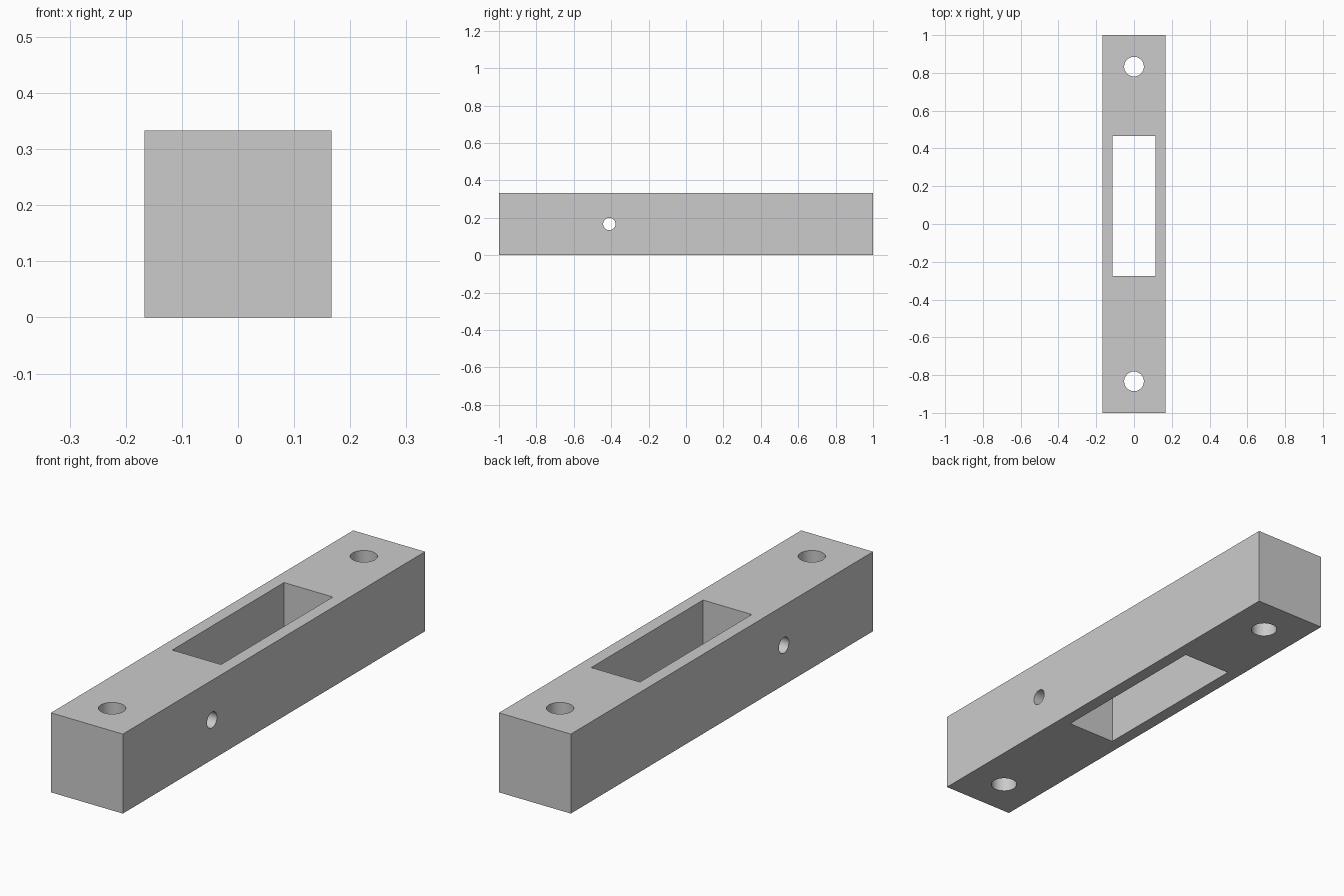
import bpy
import math

LENGTH, SIDE = 2.0, 0.333
MID = SIDE / 2

default = bpy.data.objects.get("Cube")
if default:
    bpy.data.objects.remove(default, do_unlink=True)

# Plain grey material
grey = bpy.data.materials.new("light_grey")
grey.use_nodes = True
colour = (0.6, 0.6, 0.6, 1)
grey.diffuse_color = colour
grey.node_tree.nodes["Principled BSDF"].inputs["Base Color"].default_value = colour


def box(name, size, location):
    bpy.ops.mesh.primitive_cube_add(size=1, location=location)
    ob = bpy.context.object
    ob.name = name
    ob.scale = size
    bpy.ops.object.transform_apply(location=True, rotation=False, scale=True)
    ob.data.materials.append(grey)
    return ob


def drill(name, radius, location, rotation=(0, 0, 0)):
    bpy.ops.mesh.primitive_cylinder_add(
        vertices=48, radius=radius, depth=1, location=location, rotation=rotation)
    ob = bpy.context.object
    ob.name = name
    ob.data.materials.append(grey)
    return ob


# Square bar
bar = box("bar", (SIDE, LENGTH, SIDE), (0, 0, MID))

# Through slot, two mounting holes and the cross pin hole
cutters = [
    box("slot_cutter", (0.226, 0.74, 1), (0, 0.096, MID)),
    drill("front_hole_cutter", 0.052, (0, -0.833, MID)),
    drill("back_hole_cutter", 0.052, (0, 0.833, MID)),
    drill("pin_hole_cutter", 0.033, (0, -0.41, MID), (0, math.pi / 2, 0)),
]

bpy.ops.object.select_all(action="DESELECT")
bar.select_set(True)
bpy.context.view_layer.objects.active = bar
for cutter in cutters:
    cutter.hide_render = True
    cut = bar.modifiers.new(cutter.name, "BOOLEAN")
    cut.operation = "DIFFERENCE"
    cut.solver = "EXACT"
    cut.object = cutter
    bpy.ops.object.modifier_apply(modifier=cut.name)
    bpy.data.objects.remove(cutter, do_unlink=True)

# Round hole walls, crisp edges
bpy.ops.object.shade_smooth_by_angle(angle=math.radians(30))
